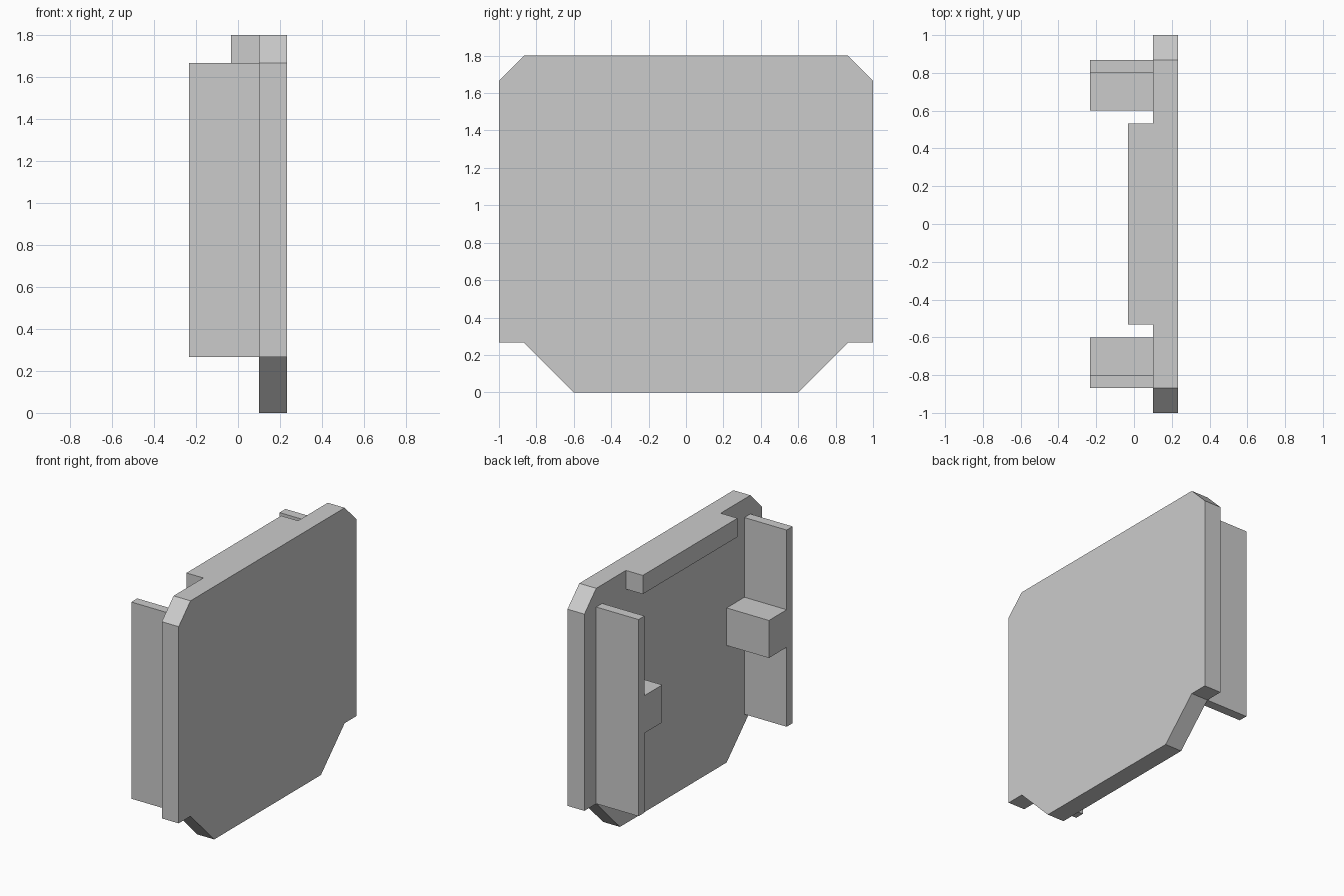
import bpy
import bmesh

cube = bpy.data.objects.get("Cube")
if cube:
    bpy.data.objects.remove(cube, do_unlink=True)

grey = bpy.data.materials.new("plain grey")
grey.use_nodes = True
colour = (0.6, 0.6, 0.6, 1)
grey.diffuse_color = colour
grey.node_tree.nodes["Principled BSDF"].inputs["Base Color"].default_value = colour


def extrude_x(name, outline, x0, x1):
    """Solid from a (y, z) outline, extruded from x0 to x1."""
    bm = bmesh.new()
    face = bm.faces.new([bm.verts.new((x0, y, z)) for y, z in outline])
    new = bmesh.ops.extrude_face_region(bm, geom=[face])["geom"]
    verts = [v for v in new if isinstance(v, bmesh.types.BMVert)]
    bmesh.ops.translate(bm, verts=verts, vec=(x1 - x0, 0, 0))
    bmesh.ops.recalc_face_normals(bm, faces=bm.faces)
    mesh = bpy.data.meshes.new(name)
    bm.to_mesh(mesh)
    bm.free()
    mesh.materials.append(grey)
    obj = bpy.data.objects.new(name, mesh)
    bpy.context.collection.objects.link(obj)
    return obj


def box(name, x, y, z):
    outline = [(y[0], z[0]), (y[1], z[0]), (y[1], z[1]), (y[0], z[1])]
    return extrude_x(name, outline, *x)


INNER, FACE, OUTER = -0.233, 0.1, 0.233
LOW, HIGH, TOP = 0.267, 1.667, 1.8

# Main panel with clipped corners
half = [(0.6, 0), (0.867, LOW), (1, LOW), (1, HIGH), (0.867, TOP)]
extrude_x("panel", half + [(-y, z) for y, z in reversed(half)], FACE, OUTER)

# Ledge along the top of the inner side
box("top_ledge", (-0.033, FACE), (-0.533, 0.533), (HIGH, TOP))

# Upright ribs, each with a block on its inward side
for side, s in (("front", -1), ("back", 1)):
    box(side + "_rib", (INNER, FACE), sorted((s * 0.8, s * 0.867)), (LOW, HIGH))
    box(side + "_block", (INNER, FACE), sorted((s * 0.6, s * 0.8)), (0.833, 1.1))
